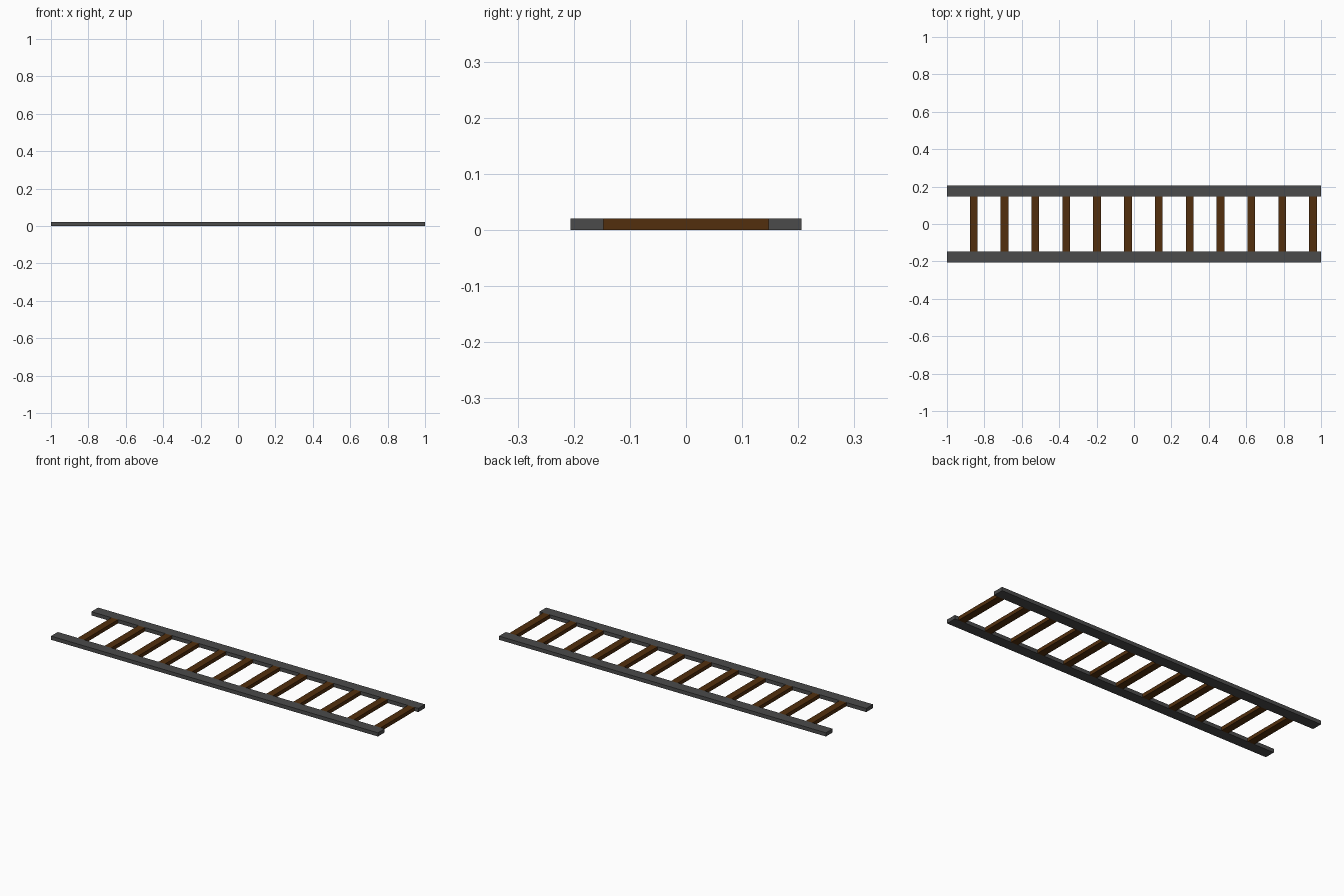
import bpy

if "Cube" in bpy.data.objects:
    bpy.data.objects.remove(bpy.data.objects["Cube"])


def material(name, color):
    m = bpy.data.materials.new(name)
    m.diffuse_color = (*color, 1.0)
    m.use_nodes = True
    m.node_tree.nodes["Principled BSDF"].inputs["Base Color"].default_value = m.diffuse_color
    return m


def box(name, lo, hi, mat):
    bpy.ops.mesh.primitive_cube_add(size=1, location=[(a + b) / 2 for a, b in zip(lo, hi)])
    ob = bpy.context.object
    ob.name = name
    ob.scale = [b - a for a, b in zip(lo, hi)]
    bpy.ops.object.transform_apply(location=False, rotation=False, scale=True)
    ob.data.materials.append(mat)
    return ob


grey = material("dark grey", (0.07, 0.07, 0.07))
brown = material("dark brown wood", (0.085, 0.028, 0.004))

HEIGHT = 0.0205
INNER, OUTER = 0.147, 0.206

# Two long side rails
box("front_rail", (-1, -OUTER, 0), (1, -INNER, HEIGHT), grey)
box("back_rail", (-1, INNER, 0), (1, OUTER, HEIGHT), grey)

# Twelve evenly spaced rungs, butted between the rails
FIRST, STEP, HALF = -0.857, 0.1649, 0.0205
for i in range(12):
    x = FIRST + i * STEP
    box(f"rung_{i + 1}", (x - HALF, -INNER, 0), (x + HALF, INNER, HEIGHT), brown)
